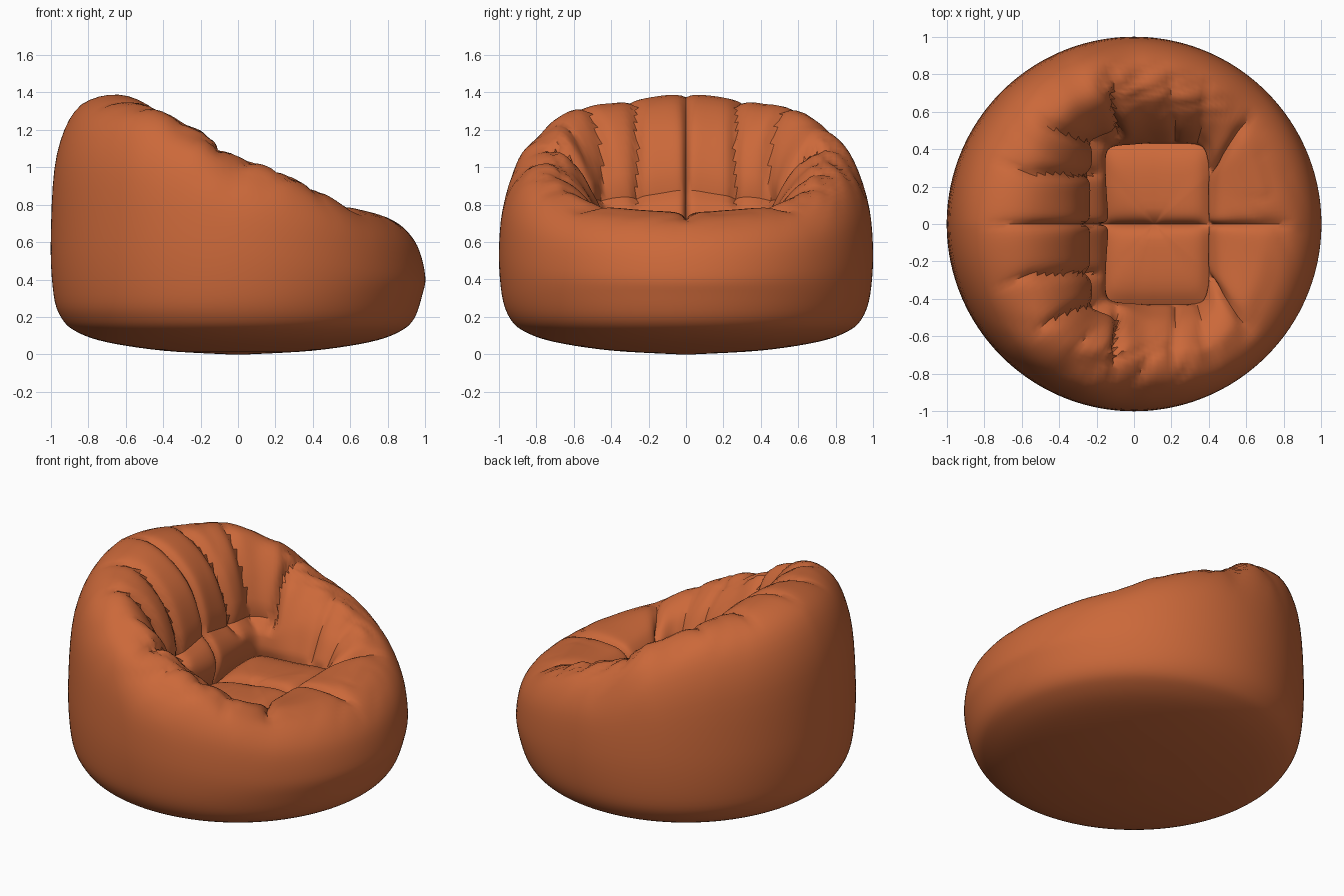
import bpy, bmesh, math
from mathutils import Vector, noise

if "Cube" in bpy.data.objects:
    bpy.data.objects.remove(bpy.data.objects["Cube"])

N = 180          # columns around
SUB = 5          # rings between profile points
SEAT = 10        # rings in the seat pad

# Profiles at key angles (0 = front lip at +x, 180 = backrest):
# (t, z) pairs from seat edge (t=0) over the rim to the widest girth (t=1)
KEYS = {
    0:   [(0, .66), (.04, .70), (.14, .735), (.36, .75), (.58, .74), (.78, .69), (.93, .58), (1, .42)],
    42:  [(0, .66), (.05, .69), (.18, .74), (.38, .775), (.58, .775), (.8, .73), (.95, .62), (1, .45)],
    90:  [(0, .62), (.06, .71), (.18, .85), (.36, .97), (.54, 1.03), (.78, .98), (.95, .81), (1, .56)],
    110: [(0, .61), (.02, .70), (.09, .83), (.28, 1.06), (.52, 1.2), (.8, 1.13), (.95, .93), (1, .6)],
    135: [(0, .59), (-.03, .72), (.05, .85), (.24, 1.15), (.52, 1.32), (.8, 1.26), (.955, 1.03), (1, .62)],
    180: [(0, .56), (-.04, .72), (.04, .89), (.2, 1.2), (.5, 1.38), (.8, 1.335), (.96, 1.07), (1, .62)],
}
BASE = [(.985, .32), (.94, .19), (.86, .12), (.7, .065), (.4, .02), (.05, 0)]
# Gathering seams: (angle at the rim, angle at the seat, depth)
SEAMS = [(0, 0, .04), (44, 44, .04), (64, 62, .02), (78, 76, .025), (100, 114, .07),
         (134, 122, .045), (156, 136, .05), (180, 180, .05)]


def spline(p, u):
    """Catmull-Rom through vectors p at parameter u."""
    i = min(int(u), len(p) - 2)
    f = u - i
    a, b, c, d = p[max(i - 1, 0)], p[i], p[i + 1], p[min(i + 2, len(p) - 1)]
    m1, m2 = (c - a) * .5, (d - b) * .5
    return (b * (2*f**3 - 3*f*f + 1) + m1 * (f**3 - 2*f*f + f)
            + c * (3*f*f - 2*f**3) + m2 * (f**3 - f*f))


def profile(deg):
    ks = sorted(KEYS)
    i = max(j for j in range(len(ks) - 1) if ks[j] <= deg)
    f = (deg - ks[i]) / (ks[i + 1] - ks[i])
    if i == 0:
        f = f ** 1.8
    else:
        f = .5 * f + .5 * f * f * (3 - 2 * f)
    return [Vector(a).lerp(Vector(b), f) for a, b in zip(KEYS[ks[i]], KEYS[ks[i + 1]])]


def seat_edge(th):
    """Rounded rectangle of the seat opening."""
    c, s = math.cos(th), math.sin(th)
    r = (abs(c / .29)**9 + abs(s / .43)**9) ** (-1 / 9)
    return Vector((.11 + r * c, r * s, 0))


def clamp(v):
    return max(0, min(1, v))


# Bag: seat pad, rim and base in one continuous polar skin
bm = bmesh.new()
cols, info = [], {}
for k in range(N):
    deg = k * 360 / N
    th = math.radians(deg)
    d = deg if deg <= 180 else 360 - deg
    prof = profile(d)
    inn, out = seat_edge(th), Vector((math.cos(th), math.sin(th), 0))
    pts = []
    for v in prof:
        p = inn.lerp(out, v.x)
        p.z = v.y
        pts.append(p)
    pts += [Vector((out.x * r, out.y * r, z)) for r, z in BASE]
    col = []
    # puffed seat pad with centre seam
    for j in range(1, SEAT):
        f = j / SEAT
        p = Vector((.11, 0, 0)).lerp(inn, f)
        puff = .055 * (1 - f**6)
        p.z = .615 * (1 - f) + prof[0].y * f + puff - .06 * math.exp(-abs(p.y) / .025) * (1 - f**8)
        col.append(bm.verts.new(p))
    for j in range((len(pts) - 1) * SUB + 1):
        u = j / SUB
        v = bm.verts.new(spline(pts, u))
        info[v] = (d, deg, u)
        col.append(v)
    cols.append(col)

mid = bm.verts.new((.11, 0, .61))
bot = bm.verts.new((0, 0, 0))
for k in range(N):
    a, b = cols[k], cols[(k + 1) % N]
    bm.faces.new((mid, a[0], b[0]))
    for i in range(len(a) - 1):
        bm.faces.new((a[i], a[i + 1], b[i + 1], b[i]))
    bm.faces.new((a[-1], bot, b[-1]))
bmesh.ops.recalc_face_normals(bm, faces=bm.faces)
bm.normal_update()

# Pinched seams, lumbar crease and gathered wrinkles
moves = {}
for v, (d, deg, u) in info.items():
    if u > 7:
        continue
    fade = clamp((4.9 - u) / 1.3) * clamp(u / .6)
    off = .012 * fade
    for rim, foot, depth in SEAMS:
        w = clamp((u - 1.5) / 2.5)
        dd = abs(d - (foot + (rim - foot) * w))
        # side back seams stop at the lumbar roll
        low = clamp((u - 1.4) / .5) if 95 < rim < 175 else 1
        off -= depth * math.exp(-dd / 2.4) * fade * low
    if d > 105:
        off -= .035 * math.exp(-abs(u - 2) / .2) * clamp((d - 105) / 15)
    # soft diagonal folds across the rim, strongest at the arms
    arm = math.exp(-((d - 95) / 38)**2) + .3 * math.exp(-(d / 25)**2)
    band = math.exp(-((u - 4) / 1.2)**2)
    n = noise.noise(Vector((deg * .07 + u * .5, u * .5, 3.1)))
    m = noise.noise(Vector((deg * .05, u * .7, 8.4)))
    off -= arm * band * (.025 * (1 - min(1, abs(n) * 3))**2 + .02 * m)
    moves[v] = v.normal * off
for v, m in moves.items():
    v.co += m

# Stand on the ground
lo = min(v.co.z for v in bm.verts)
for v in bm.verts:
    v.co.z -= lo

mesh = bpy.data.meshes.new("beanbag_chair")
bm.to_mesh(mesh)
bm.free()
bag = bpy.data.objects.new("beanbag_chair", mesh)
bpy.context.collection.objects.link(bag)

mat = bpy.data.materials.new("burnt orange fabric")
mat.diffuse_color = (.6, .14, .042, 1)
mat.use_nodes = True
mat.node_tree.nodes["Principled BSDF"].inputs["Base Color"].default_value = mat.diffuse_color
mesh.materials.append(mat)

bpy.context.view_layer.objects.active = bag
bag.select_set(True)
bpy.ops.object.shade_smooth_by_angle(angle=math.radians(40))
